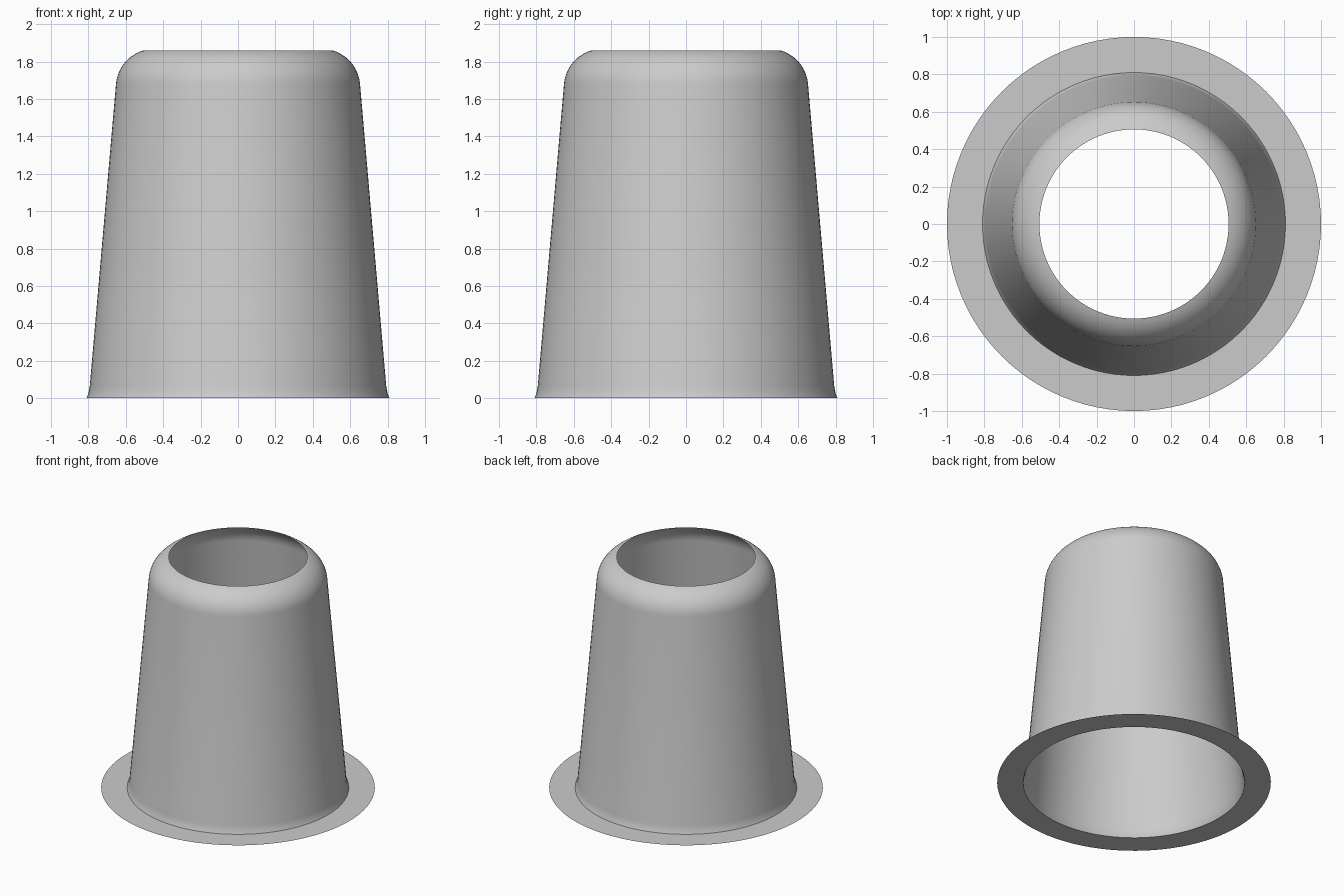
import bpy, bmesh
from math import sin, cos, pi, radians

SEGMENTS = 96

cube = bpy.data.objects.get("Cube")
if cube:
    bpy.data.objects.remove(cube, do_unlink=True)

# Single plain grey
grey = bpy.data.materials.new("light grey")
grey.use_nodes = True
colour = (0.6, 0.6, 0.6, 1)
grey.diffuse_color = colour
grey.node_tree.nodes["Principled BSDF"].inputs["Base Color"].default_value = colour


def revolve(name, profile):
    """Spin an (radius, height) profile, listed from the bottom up and inwards, around z."""
    bm = bmesh.new()
    rings = [[bm.verts.new((r * cos(2 * pi * i / SEGMENTS), r * sin(2 * pi * i / SEGMENTS), z))
              for i in range(SEGMENTS)] for r, z in profile]
    for low, high in zip(rings, rings[1:]):
        for i in range(SEGMENTS):
            j = (i + 1) % SEGMENTS
            bm.faces.new((low[i], low[j], high[j], high[i]))
    mesh = bpy.data.meshes.new(name)
    bm.to_mesh(mesh)
    bm.free()
    mesh.materials.append(grey)
    obj = bpy.data.objects.new(name, mesh)
    bpy.context.collection.objects.link(obj)
    bpy.ops.object.select_all(action="DESELECT")
    obj.select_set(True)
    bpy.context.view_layer.objects.active = obj
    bpy.ops.object.shade_smooth_by_angle(angle=radians(30))
    return obj


# Flat ring at the base
revolve("base_flange", [(1.0, 0), (0.81, 0)])

# Open tapered sleeve: flared foot, straight wall, rounded shoulder
foot = [(0.81, 0), (0.80, 0.025), (0.793, 0.06)]
start, end, steps = radians(5), radians(72), 12
shoulder = []
for k in range(steps + 1):
    a = start + (end - start) * k / steps
    shoulder.append((0.44 + 0.213 * cos(a), 1.665 + 0.205 * sin(a)))
revolve("tapered_sleeve", foot + shoulder)
